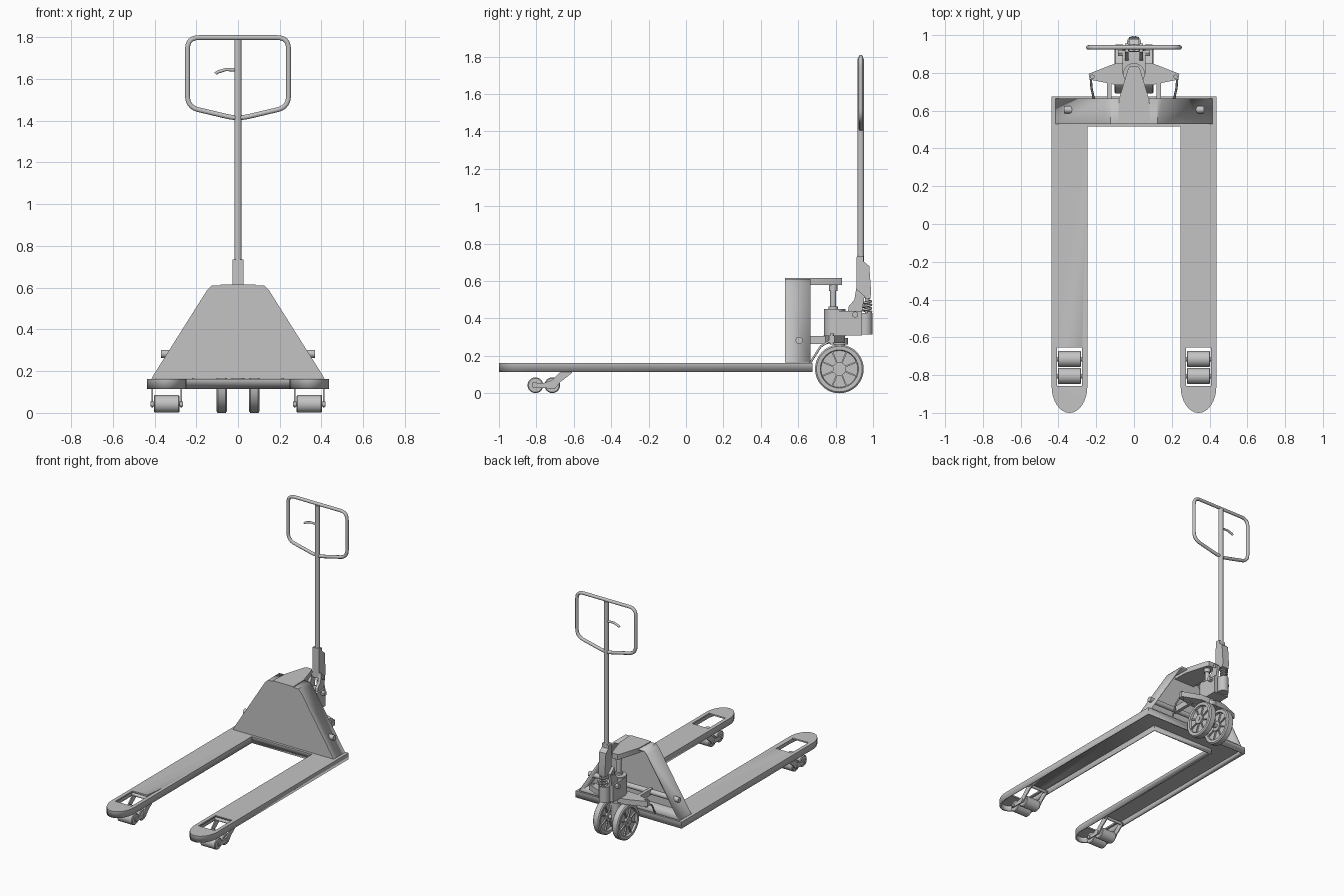
import bpy, bmesh
from math import radians, cos, sin, pi
from mathutils import Vector, Matrix

cube = bpy.data.objects.get("Cube")
if cube:
    bpy.data.objects.remove(cube, do_unlink=True)

grey = bpy.data.materials.new("light grey metal")
grey.use_nodes = True
grey.diffuse_color = (0.55, 0.55, 0.55, 1)
grey.node_tree.nodes["Principled BSDF"].inputs["Base Color"].default_value = (0.55, 0.55, 0.55, 1)


def finish(name, bm):
    """Turn a bmesh into an object, smooth except at sharp edges."""
    me = bpy.data.meshes.new(name)
    bm.to_mesh(me)
    bm.free()
    for p in me.polygons:
        p.use_smooth = True
    me.set_sharp_from_angle(angle=radians(32))
    me.materials.append(grey)
    ob = bpy.data.objects.new(name, me)
    bpy.context.collection.objects.link(ob)
    return ob


def place(axis, a, b, d):
    return Vector({"x": (d, a, b), "y": (a, d, b), "z": (a, b, d)}[axis])


def prism(name, axis, pts, lo, hi, shell=0):
    """Extrude an outline along an axis; shell > 0 leaves one end open and hollow."""
    bm = bmesh.new()
    ends = [[bm.verts.new(place(axis, a, b, d)) for a, b in pts] for d in (lo, hi)]
    n = len(pts)
    first = bm.faces.new(ends[0])
    bm.faces.new(ends[1])
    for i in range(n):
        j = (i + 1) % n
        bm.faces.new((ends[0][i], ends[0][j], ends[1][j], ends[1][i]))
    bmesh.ops.recalc_face_normals(bm, faces=bm.faces[:])
    if shell:
        bmesh.ops.delete(bm, geom=[first], context="FACES_ONLY")
    ob = finish(name, bm)
    if shell:
        mod = ob.modifiers.new("sheet", "SOLIDIFY")
        mod.thickness = shell
        mod.offset = -1
        mod.use_even_offset = True
    return ob


def box(name, x0, x1, y0, y1, z0, z1):
    return prism(name, "z", [(x0, y0), (x1, y0), (x1, y1), (x0, y1)], z0, z1)


def rod(name, p, q, r, sides=24):
    p, q = Vector(p), Vector(q)
    turn = (q - p).to_track_quat("Z", "Y").to_matrix().to_4x4()
    bm = bmesh.new()
    bmesh.ops.create_cone(bm, cap_ends=True, segments=sides, radius1=r, radius2=r,
                          depth=(q - p).length,
                          matrix=Matrix.Translation((p + q) / 2) @ turn)
    return finish(name, bm)


def lathe_x(name, profile, center, steps=48):
    """Revolve (x, radius) points around a sideways axle."""
    bm = bmesh.new()
    vs = [bm.verts.new((x, 0, r)) for x, r in profile]
    es = [bm.edges.new((vs[i], vs[(i + 1) % len(vs)])) for i in range(len(vs))]
    bmesh.ops.spin(bm, geom=vs + es, cent=(0, 0, 0), axis=(1, 0, 0), angle=2 * pi, steps=steps)
    bmesh.ops.remove_doubles(bm, verts=bm.verts[:], dist=0.0003)
    bmesh.ops.recalc_face_normals(bm, faces=bm.faces[:])
    bmesh.ops.translate(bm, verts=bm.verts[:], vec=center)
    return finish(name, bm)


def fillet(pts, r, closed):
    """Round the corners of a path."""
    out, n = [], len(pts)
    pts = [Vector(p) for p in pts]
    for i, p in enumerate(pts):
        if not closed and i in (0, n - 1):
            out.append(p)
            continue
        a = p + (pts[i - 1] - p).normalized() * r
        b = p + (pts[(i + 1) % n] - p).normalized() * r
        for k in range(9):
            t = k / 8
            out.append(a * (1 - t) ** 2 + p * 2 * t * (1 - t) + b * t * t)
    return out


def tube(name, pts, r, closed=False):
    cu = bpy.data.curves.new(name, "CURVE")
    cu.dimensions = "3D"
    cu.bevel_depth = r
    cu.bevel_resolution = 3
    cu.use_fill_caps = True
    sp = cu.splines.new("POLY")
    sp.points.add(len(pts) - 1)
    for s, p in zip(sp.points, pts):
        s.co = (*p, 1)
    sp.use_cyclic_u = closed
    sp.use_smooth = True
    cu.materials.append(grey)
    ob = bpy.data.objects.new(name, cu)
    bpy.context.collection.objects.link(ob)
    return ob


# Fork frame: hollow pressed sheet, open underneath
XI, XO = 0.247, 0.436
mid, half = (XI + XO) / 2, (XO - XI) / 2
tip = [(mid + half * cos(t), -0.86 - 0.14 * sin(t)) for t in [pi * k / 16 for k in range(17)]]
right = [(XO, 0.675)] + tip + [(XI, 0.515)]
frame = prism("fork_frame", "z", right + [(-x, y) for x, y in reversed(right)], 0.115, 0.163, 0.011)

# Roller openings in the fork tops
for s in (-1, 1):
    cut = box("opening_cutter", s * mid - 0.067, s * mid + 0.067, -0.857, -0.655, 0.14, 0.2)
    cut.hide_render = True
    cut.hide_set(True)
    mod = frame.modifiers.new("opening", "BOOLEAN")
    mod.operation = "DIFFERENCE"
    mod.object = cut

# Tower: tapered sheet housing, open at the back
side = [(0.415, 0.165), (0.15, 0.585), (0.125, 0.61)]
tower = prism("tower", "y", side + [(-x, z) for x, z in reversed(side)], 0.665, 0.53, 0.011)

# Lift tongue on top of the tower
edge = [(0.085, 0.53), (0.08, 0.66), (0.032, 0.82), (0.022, 0.835)]
prism("lift_tongue", "z", edge + [(-x, y) for x, y in reversed(edge)], 0.578, 0.616)

# Cross shaft with end pins
rod("cross_shaft", (-0.37, 0.605, 0.283), (0.37, 0.605, 0.283), 0.019)

# Rocker yoke joining the pump to the shaft
yoke = [(0.09, 0.735), (0.235, 0.765), (0.24, 0.795), (0.1, 0.85)]
prism("rocker_yoke", "z", yoke + [(-x, y) for x, y in reversed(yoke)], 0.27, 0.31)

for s, tag in ((1, "left"), (-1, "right")):
    # Rocker arms and pull rods
    box(tag + "_rocker_arm", s * 0.13 - 0.012, s * 0.13 + 0.012, 0.59, 0.78, 0.263, 0.307)
    tube(tag + "_pull_rod", [(s * 0.23, 0.785, 0.29), (s * 0.225, 0.72, 0.25), (s * 0.21, 0.65, 0.14)], 0.006)
    rod(tag + "_yoke_pin", (s * 0.22, 0.78, 0.26), (s * 0.22, 0.78, 0.32), 0.011)

    # Steering wheel: tyre, recessed web, hub and spokes
    c = Vector((s * 0.078, 0.82, 0.13))
    outline = [(0.008, 0.012), (0.025, 0.012), (0.025, 0.035), (0.01, 0.035), (0.01, 0.098),
               (0.025, 0.102), (0.026, 0.122), (0.019, 0.13)]
    outline += [(-x, r) for x, r in reversed(outline)]
    lathe_x(tag + "_steer_wheel", outline, c)
    for k in range(8):
        d = Vector((0, cos(k * pi / 4 + 0.39), sin(k * pi / 4 + 0.39)))
        bm = bmesh.new()
        bmesh.ops.create_cube(bm, size=1, matrix=Matrix.Translation(c + d * 0.066)
                              @ Matrix.Rotation(k * pi / 4 + 0.39, 4, "X")
                              @ Matrix.Diagonal((0.04, 0.07, 0.008, 1)))
        finish(tag + "_wheel_spoke", bm)

    # Load rollers on a swing bracket
    for y in (-0.805, -0.715):
        lathe_x(tag + "_load_roller", [(-0.062, 0.012), (-0.062, 0.037), (-0.057, 0.042),
                                       (0.057, 0.042), (0.062, 0.037), (0.062, 0.012)],
                (s * mid, y, 0.043), 32)
        rod(tag + "_roller_pin", (s * mid - 0.077, y, 0.043), (s * mid + 0.077, y, 0.043), 0.012)
    link = [(-0.82, 0.03), (-0.7, 0.025), (-0.672, 0.06), (-0.61, 0.108), (-0.61, 0.125),
            (-0.66, 0.125), (-0.715, 0.07), (-0.76, 0.055), (-0.82, 0.057)]
    for o in (-0.069, 0.069):
        prism(tag + "_roller_bracket", "x", link, s * mid + o - 0.004, s * mid + o + 0.004)
    rod(tag + "_bracket_pivot", (s * mid - 0.085, -0.63, 0.125), (s * mid + 0.085, -0.63, 0.125), 0.011)

# Steering axle and stem
rod("steer_axle", (-0.108, 0.82, 0.13), (0.108, 0.82, 0.13), 0.014)
rod("steer_stem", (0, 0.82, 0.12), (0, 0.82, 0.31), 0.03)
rod("stem_collar", (0, 0.82, 0.262), (0, 0.82, 0.295), 0.045)

# Pump: cylinder, valve block and lift ram
rod("pump_cylinder", (0, 0.795, 0.305), (0, 0.795, 0.45), 0.057, 32)
box("pump_block", -0.06, 0.06, 0.795, 0.94, 0.31, 0.44)
rod("pump_piston_housing", (0, 0.958, 0.315), (0, 0.958, 0.43), 0.038)
rod("lift_ram", (0, 0.787, 0.44), (0, 0.787, 0.58), 0.016)
rod("ram_cap", (0, 0.787, 0.548), (0, 0.787, 0.578), 0.022)
rod("ram_seal", (0, 0.787, 0.45), (0, 0.787, 0.465), 0.026)
rod("pump_bolt", (-0.085, 0.905, 0.42), (0.085, 0.905, 0.42), 0.018, 6)

# Return spring on the pump plunger
coil = [(0.022 * cos(t), 0.968 + 0.022 * sin(t), 0.43 + 0.003 * t)
        for t in [k * pi / 8 for k in range(57)]]
tube("return_spring", coil, 0.006)
rod("plunger", (0, 0.968, 0.42), (0, 0.968, 0.52), 0.012)

# Handle socket, with hinge lugs down to the pump
socket = [(0.91, 0.515), (0.985, 0.505), (0.99, 0.54), (0.98, 0.68), (0.95, 0.705), (0.95, 0.73), (0.913, 0.735)]
prism("handle_socket", "x", socket, -0.027, 0.027)
lug = [(0.865, 0.43), (0.94, 0.43), (0.955, 0.52), (0.91, 0.56), (0.9, 0.5), (0.87, 0.465)]
for s in (-1, 1):
    prism("hinge_lug", "x", lug, s * 0.038 - 0.01, s * 0.038 + 0.01)
rod("hinge_pin", (-0.055, 0.93, 0.52), (0.055, 0.93, 0.52), 0.013)

# Handle shaft, grip loop and release lever
rod("handle_shaft", (0, 0.935, 0.7), (0, 0.935, 1.79), 0.0175)
loop = [(-0.242, 1.798), (0.242, 1.798), (0.242, 1.465), (0, 1.408), (-0.242, 1.465)]
tube("grip_loop", fillet([(x, 0.935, z) for x, z in loop], 0.055, True), 0.012, True)
lever = [(0, 0.935, 1.643), (-0.06, 0.935, 1.645), (-0.1, 0.935, 1.632), (-0.108, 0.935, 1.625)]
tube("release_lever", fillet(lever, 0.006, False), 0.008)
